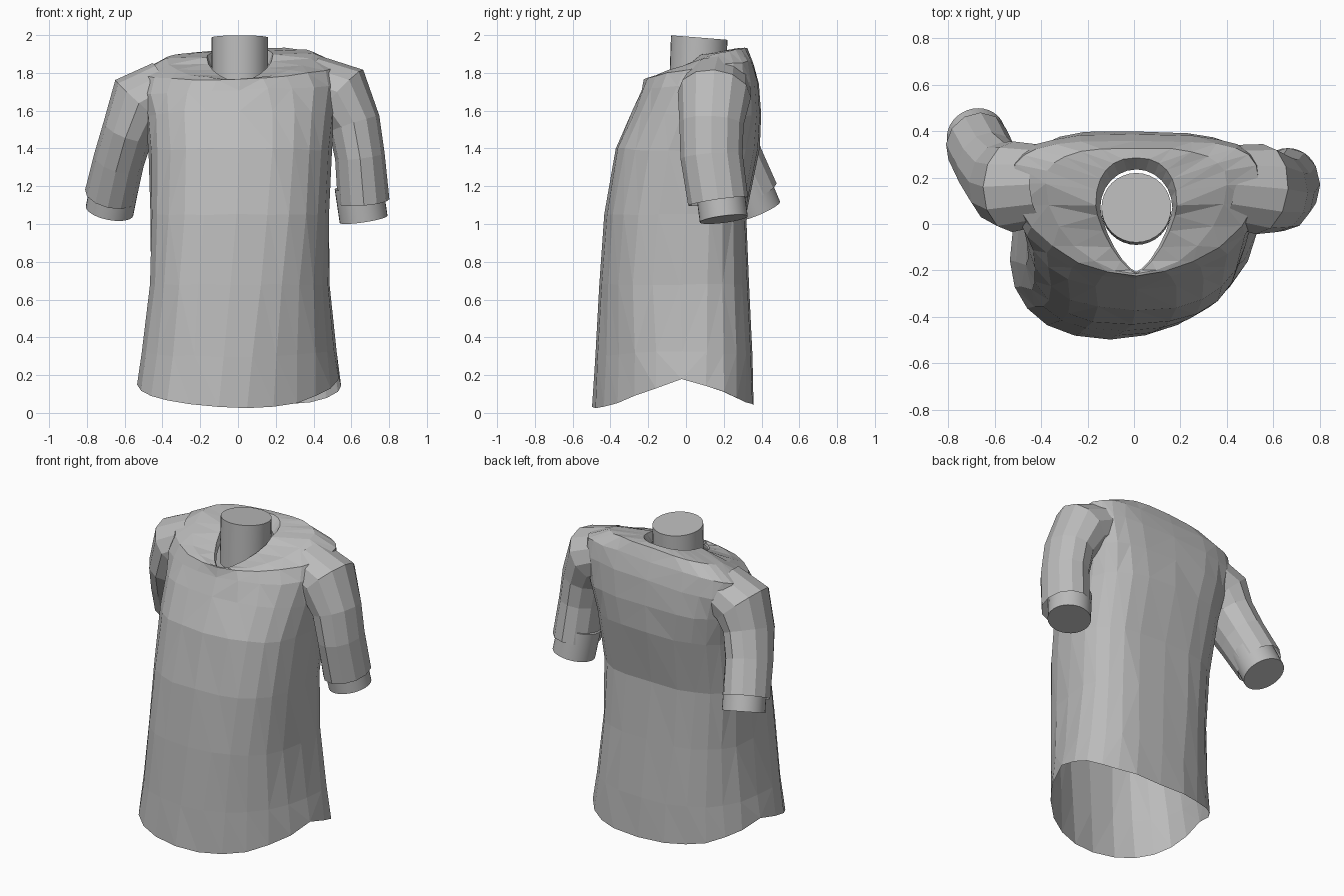
import bpy, bmesh, math, random
from mathutils import Vector

random.seed(4)
cube = bpy.data.objects.get("Cube")
if cube:
    bpy.data.objects.remove(cube)

GREY = (0.5, 0.5, 0.5, 1)
grey = bpy.data.materials.new("plain grey")
grey.use_nodes = True
grey.diffuse_color = GREY
grey.node_tree.nodes["Principled BSDF"].inputs["Base Color"].default_value = GREY


def loft(name, rings, caps=False, smooth=False, facet=False):
    """Skin a list of equal-length closed rings."""
    bm = bmesh.new()
    rows = [[bm.verts.new(p) for p in ring] for ring in rings]
    n = len(rows[0])
    for low, high in zip(rows, rows[1:]):
        for i in range(n):
            j = (i + 1) % n
            bm.faces.new((low[i], low[j], high[j], high[i]))
    if facet:
        bmesh.ops.triangulate(bm, faces=bm.faces[:])
    if caps:
        bm.faces.new(rows[0][::-1])
        bm.faces.new(rows[-1])
    bmesh.ops.recalc_face_normals(bm, faces=bm.faces[:])
    mesh = bpy.data.meshes.new(name)
    bm.to_mesh(mesh)
    bm.free()
    mesh.materials.append(grey)
    obj = bpy.data.objects.new(name, mesh)
    bpy.context.collection.objects.link(obj)
    if smooth:
        bpy.ops.object.select_all(action="DESELECT")
        obj.select_set(True)
        bpy.context.view_layer.objects.active = obj
        bpy.ops.object.shade_smooth_by_angle(angle=math.radians(40))


def tube_ring(center, axis, r_side, r_depth, n):
    """Ellipse around a point, square to the axis."""
    axis = Vector(axis).normalized()
    side = Vector((0, 1, 0)).cross(axis).normalized()
    depth = axis.cross(side)
    turn = [2 * math.pi * i / n for i in range(n)]
    return [Vector(center) + side * r_side * math.cos(a) + depth * r_depth * math.sin(a)
            for a in turn]


def body_ring(width, y_front, y_side, y_back, z_front, z_side, z_back,
              pf=0.78, pb=0.7, n=24, rough=0.004):
    """Cross-section of the shirt with its own front, side and back heights."""
    ring = []
    for i in range(n):
        a = 2 * math.pi * i / n
        c, s = math.cos(a), math.sin(a)
        p, y_end, z_end = (pf, y_front, z_front) if s < 0 else (pb, y_back, z_back)
        x = math.copysign(width * abs(c) ** p, c)
        y = y_side + (y_end - y_side) * abs(s) ** p
        z = z_side + (z_end - z_side) * abs(s)
        x += 0.24 * y * max(0, 1 - z / 1.3) + 0.01      # twist towards the hem
        if z > 1.6:
            z += 0.04 * x                               # one shoulder sits higher
        elif z < 0.25 and s < 0:
            z += 0.07 * x * s                           # front hem dips on one side
        jitter = [random.uniform(-rough, rough) for _ in range(3)]
        ring.append(Vector((x, y, z)) + Vector(jitter))
    return ring


# Shirt body from hem to neckline, ending in a lip turned in around the neck
loft("shirt_body", [
    body_ring(0.53, -0.495, -0.02, 0.36, 0.025, 0.18, 0.04, pf=0.92, pb=0.8),
    body_ring(0.505, -0.48, -0.02, 0.355, 0.3, 0.33, 0.3, pf=0.88, pb=0.8),
    body_ring(0.47, -0.46, -0.03, 0.33, 0.68, 0.68, 0.68),
    body_ring(0.475, -0.43, 0, 0.32, 1.05, 1.05, 1.05),
    body_ring(0.485, -0.37, 0.06, 0.39, 1.4, 1.38, 1.4),
    body_ring(0.5, -0.28, 0.11, 0.4, 1.6, 1.56, 1.58, pb=0.6),
    body_ring(0.54, -0.235, 0.15, 0.385, 1.71, 1.71, 1.74, pf=0.95, pb=0.6),
    body_ring(0.53, -0.222, 0.17, 0.36, 1.768, 1.82, 1.85, pf=1.1, pb=0.6),
    body_ring(0.39, -0.217, 0.17, 0.325, 1.765, 1.89, 1.925, pf=1.1),
    body_ring(0.175, -0.212, 0.08, 0.285, 1.75, 1.89, 1.93, pf=1.4, pb=0.85, rough=0),
    body_ring(0.155, -0.205, 0.07, 0.235, 1.745, 1.83, 1.87, pf=1.4, pb=1, rough=0),
], facet=True)

# Sleeves: centre line, side radius, depth radius; then the arm stub below
SLEEVES = {
    "left": ([((0.38, 0.17, 1.75), 0.15, 0.17), ((0.54, 0.15, 1.685), 0.18, 0.195),
              ((0.615, 0.135, 1.53), 0.14, 0.17), ((0.645, 0.135, 1.36), 0.132, 0.165),
              ((0.665, 0.17, 1.12), 0.137, 0.16)],
             (0.665, 0.2, 1.025), (0.15, 0.13, -1)),
    "right": ([((-0.38, 0.17, 1.72), 0.15, 0.17), ((-0.52, 0.16, 1.645), 0.175, 0.195),
               ((-0.58, 0.18, 1.5), 0.138, 0.18), ((-0.63, 0.25, 1.34), 0.135, 0.16),
               ((-0.675, 0.345, 1.15), 0.138, 0.15)],
              (-0.68, 0.38, 1.07), (-0.2, 0.42, -1)),
}
for side, (path, stub_end, stub_axis) in SLEEVES.items():
    centers = [Vector(p[0]) for p in path]
    rings = []
    for i, (c, r_side, r_depth) in enumerate(path):
        before, after = centers[max(i - 1, 0)], centers[min(i + 1, len(path) - 1)]
        rings.append(tube_ring(c, after - before, r_side, r_depth, 12))
    loft(side + "_sleeve", rings)

    axis = Vector(stub_axis).normalized()
    end = Vector(stub_end)
    loft(side + "_arm_stub", [tube_ring(end - axis * 0.18, axis, 0.128, 0.128, 32),
                              tube_ring(end, axis, 0.128, 0.128, 32)], caps=True, smooth=True)

# Neck plug with a slightly tilted top
loft("neck_plug", [tube_ring((0.01, 0.06, 1.7), (0, 0, 1), 0.15, 0.15, 32),
                   tube_ring((0.01, 0.07, 1.987), (0, 0.08, 1), 0.15, 0.15, 32)],
     caps=True, smooth=True)
